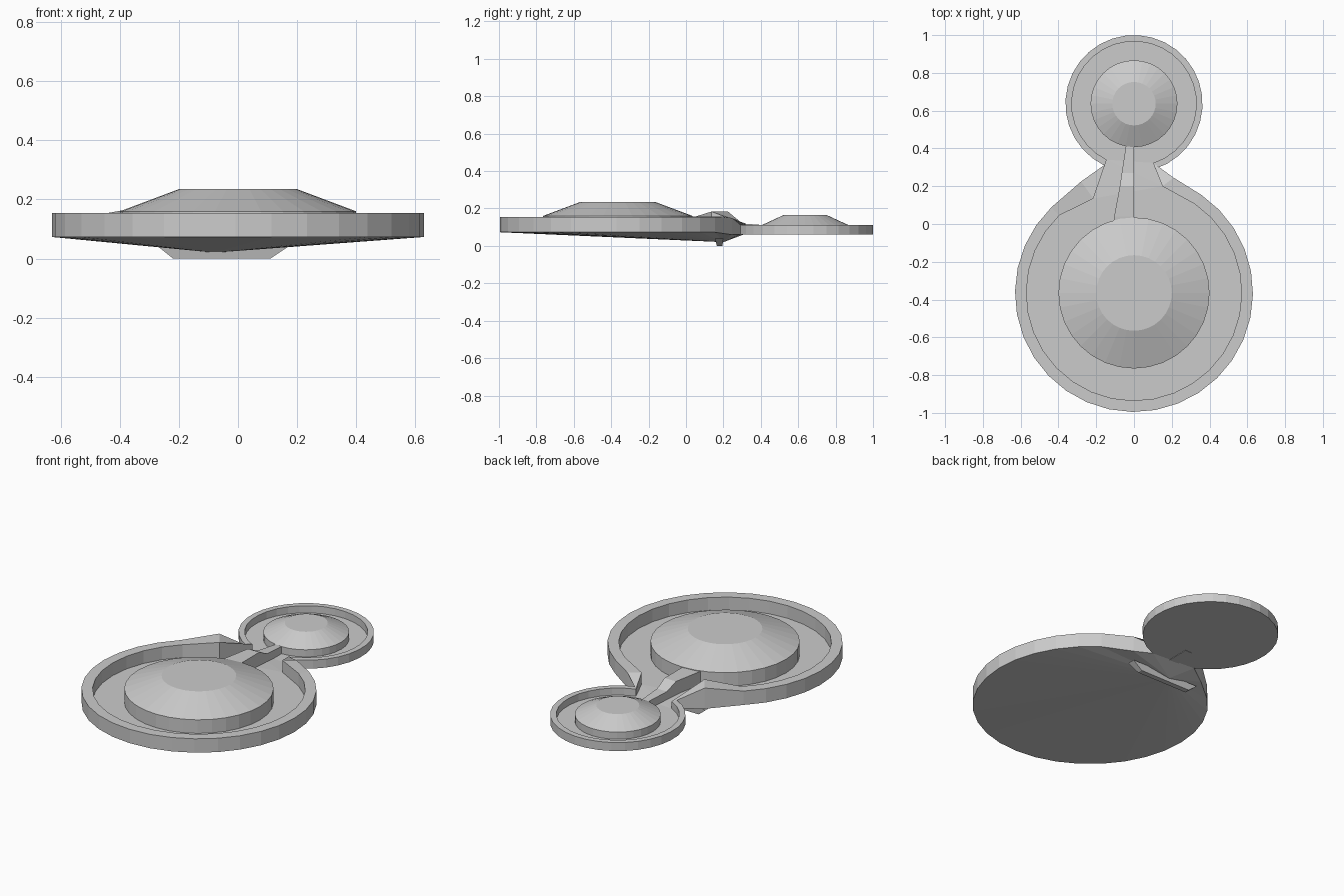
import bpy, bmesh, math
from mathutils import Vector

if "Cube" in bpy.data.objects:
    bpy.data.objects.remove(bpy.data.objects["Cube"])

grey = bpy.data.materials.new("plain grey")
grey.diffuse_color = (0.6, 0.6, 0.6, 1)
grey.use_nodes = True
grey.node_tree.nodes["Principled BSDF"].inputs["Base Color"].default_value = grey.diffuse_color

BIG, SMALL = (0, -0.365), (0, 0.637)      # dish centres


def finish(name, bm):
    bmesh.ops.recalc_face_normals(bm, faces=bm.faces)
    mesh = bpy.data.meshes.new(name)
    bm.to_mesh(mesh)
    bm.free()
    mesh.materials.append(grey)
    obj = bpy.data.objects.new(name, mesh)
    bpy.context.collection.objects.link(obj)
    return obj


def loft(name, sections):
    """Join equal-sized rings of points and cap both ends."""
    bm = bmesh.new()
    rings = [[bm.verts.new(p) for p in s] for s in sections]
    for a, b in zip(rings, rings[1:]):
        for i in range(len(a)):
            j = (i + 1) % len(a)
            bm.faces.new((a[i], a[j], b[j], b[i]))
    bm.faces.new(rings[0])
    bm.faces.new(rings[-1])
    return finish(name, bm)


def circle(centre, r, z, n=32):
    return [(centre[0] + r * math.cos(2 * math.pi * i / n),
             centre[1] + r * math.sin(2 * math.pi * i / n), z) for i in range(n)]


def arc(centre, r_out, r_in, start, end, n, top, bottom, floor):
    """Rim stations: outer xy, inner xy, top, bottom and floor heights."""
    out = []
    for i in range(n + 1):
        a = math.radians(start + (end - start) * i / n)
        d = Vector((math.cos(a), math.sin(a)))
        c = Vector(centre)
        out.append((c + d * r_out, c + d * r_in, top, bottom, floor))
    return out


# Rim stations running clockwise: large dish, left neck, small dish, right neck
big = arc(BIG, 0.63, 0.57, 55.6, -226, 25, 0.155, 0.073, 0.08)
left = [((-0.28, 0.225), (-0.215, 0.135), 0.183, 0.06, 0.08)]
small = arc(SMALL, 0.363, 0.33, 244, -72, 28, 0.112, 0.062, 0.07)
right = [((0.21, 0.245), (0.15, 0.20), 0.15, 0.06, 0.08)]
stations = big + left + small + right
n = len(stations)

# Tray: rim wall, floors and underside
bm = bmesh.new()
rows = []
for o, i, top, bottom, floor in stations:
    rows.append([bm.verts.new((*p, z)) for p, z in
                 ((o, bottom), (o, top), (i, top), (i, floor))])
for k in range(n):
    a, b = rows[k], rows[(k + 1) % n]
    for j in range(3):
        bm.faces.new((a[j], a[j + 1], b[j + 1], b[j]))
nb, ns = len(big), len(small)
small_ids = list(range(nb + 1, nb + 1 + ns))
big_ids = list(range(nb + 2)) + [small_ids[-1], n - 1]
floors = [bm.faces.new([rows[k][3] for k in ids]) for ids in (big_ids, small_ids)]
bm.faces.new([rows[k][0] for k in small_ids])
apex = bm.verts.new((-0.08, 0.20, 0.02))   # low point of the sloping underside
for p, q in zip(big_ids, big_ids[1:] + big_ids[:1]):
    bm.faces.new((rows[p][0], rows[q][0], apex))
bmesh.ops.triangulate(bm, faces=floors)
finish("double_dish_tray", bm)

# Raised domes with flat tops
for name, c, profile in (
        ("large_dome", BIG, ((0.40, 0.075), (0.40, 0.16), (0.20, 0.235))),
        ("small_dome", SMALL, ((0.23, 0.065), (0.23, 0.112), (0.115, 0.165)))):
    loft(name, [circle(c, r, z) for r, z in profile])

# Bridge joining the two domes: y, left edge, top height
loft("bridge", [[(x0, y, 0.06), (0, y, 0.06), (0, y, z), (x0, y, z)]
                for y, x0, z in ((0.0, -0.11, 0.155), (0.04, -0.105, 0.158),
                                 (0.20, -0.075, 0.158), (0.27, -0.065, 0.122),
                                 (0.43, -0.04, 0.11))])

# Small tapered foot under the neck
loft("neck_foot", [[(x0, y0, z), (x1, y0, z), (x1, y1, z), (x0, y1, z)]
                   for x0, x1, y0, y1, z in ((-0.22, 0.11, 0.165, 0.195, 0.0),
                                             (-0.27, 0.17, 0.155, 0.20, 0.04))])
